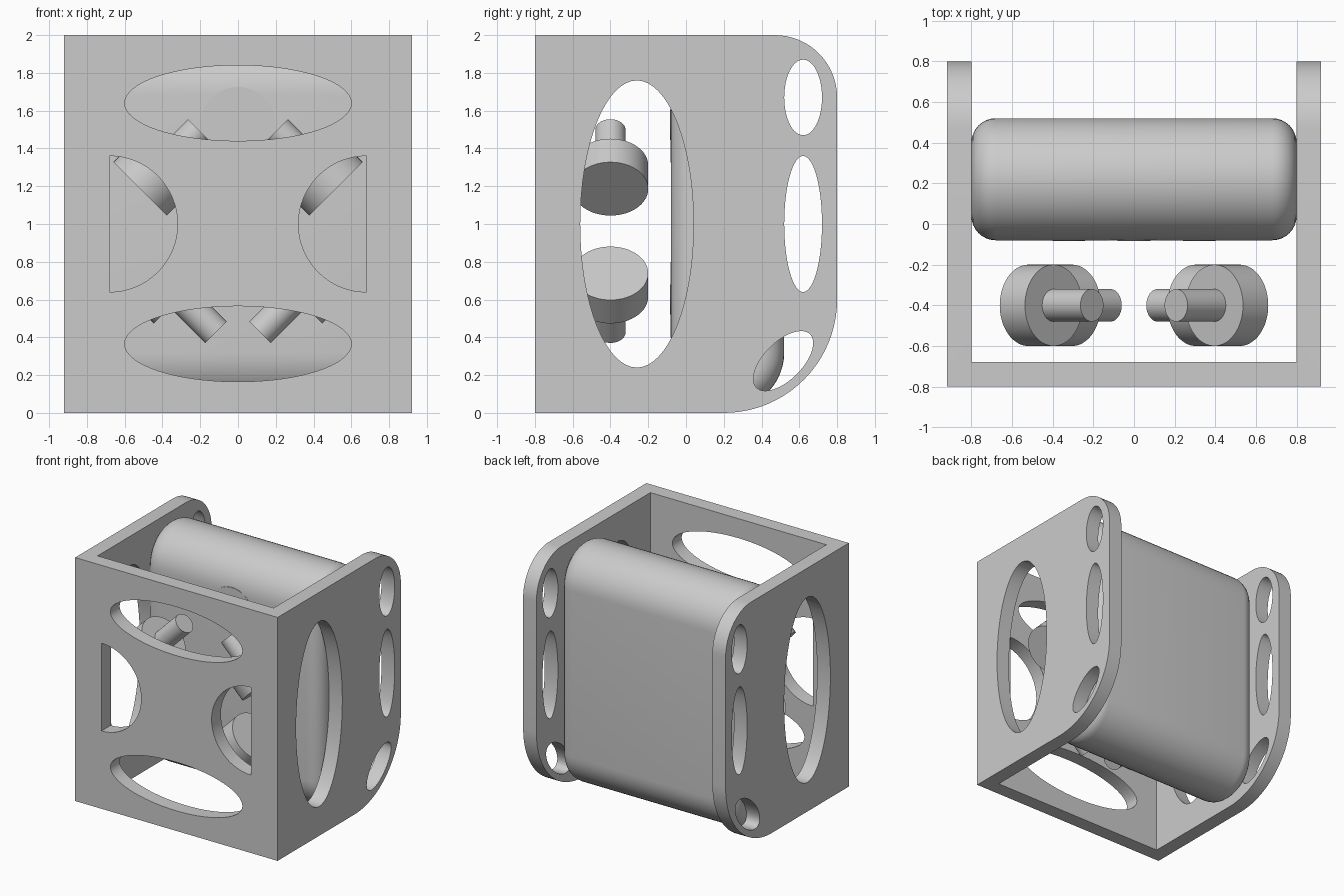
import bpy, bmesh, math
from mathutils import Vector

if "Cube" in bpy.data.objects:
    bpy.data.objects.remove(bpy.data.objects["Cube"], do_unlink=True)

grey = bpy.data.materials.new("plain_grey")
grey.use_nodes = True
GREY = (0.6, 0.6, 0.6, 1)
grey.diffuse_color = GREY
grey.node_tree.nodes["Principled BSDF"].inputs["Base Color"].default_value = GREY


def arc(c, rx, ry, start, end, n, tilt=0):
    """Points along an elliptical arc, angles in degrees."""
    pts = []
    for i in range(n + 1):
        a = math.radians(start + (end - start) * i / n)
        u, v = rx * math.cos(a), ry * math.sin(a)
        t = math.radians(tilt)
        pts.append((c[0] + u * math.cos(t) - v * math.sin(t),
                    c[1] + u * math.sin(t) + v * math.cos(t)))
    return pts


def ellipse(c, rx, ry, tilt=0):
    return arc(c, rx, ry, 0, 360, 64, tilt)[:-1]


def prism(name, pts, axis, lo, hi):
    """Extrude a flat outline along x (outline in y, z) or y (outline in x, z)."""
    place = (lambda p, d: (d, p[0], p[1])) if axis == "x" else (lambda p, d: (p[0], d, p[1]))
    bm = bmesh.new()
    ends = [[bm.verts.new(place(p, d)) for p in pts] for d in (lo, hi)]
    for ring in ends:
        bm.faces.new(ring)
    n = len(pts)
    for i in range(n):
        j = (i + 1) % n
        bm.faces.new((ends[0][i], ends[0][j], ends[1][j], ends[1][i]))
    bmesh.ops.recalc_face_normals(bm, faces=bm.faces)
    mesh = bpy.data.meshes.new(name)
    bm.to_mesh(mesh)
    bm.free()
    ob = bpy.data.objects.new(name, mesh)
    bpy.context.collection.objects.link(ob)
    mesh.materials.append(grey)
    return ob


def activate(ob):
    bpy.ops.object.select_all(action="DESELECT")
    ob.select_set(True)
    bpy.context.view_layer.objects.active = ob


def smooth(ob, degrees=30):
    activate(ob)
    bpy.ops.object.shade_smooth_by_angle(angle=math.radians(degrees))


def cut(ob, cutter):
    activate(ob)
    mod = ob.modifiers.new("cut", "BOOLEAN")
    mod.operation, mod.solver, mod.object = "DIFFERENCE", "EXACT", cutter
    bpy.ops.object.modifier_apply(modifier=mod.name)
    bpy.data.objects.remove(cutter, do_unlink=True)


# Bracket: rounded side profile, hollowed into a U shape
outline = ([(-0.8, 2), (-0.8, 0)]
           + arc((0.2, 0.6), 0.6, 0.6, -90, 0, 20)
           + arc((0.47, 1.67), 0.33, 0.33, 0, 90, 16))
bracket = prism("bracket", outline, "x", -0.92, 0.92)
inner = [(-0.68, -0.1), (1, -0.1), (1, 2.1), (-0.68, 2.1)]
cut(bracket, prism("cavity", inner, "x", -0.8, 0.8))

# Openings through both side plates
for c, ry, rz, tilt in (((-0.26, 1), 0.3, 0.76, 0),
                        ((0.62, 1.67), 0.1, 0.2, 0),
                        ((0.62, 1), 0.1, 0.36, 0),
                        ((0.515, 0.275), 0.2, 0.1, 45)):
    cut(bracket, prism("side_cutter", ellipse(c, ry, rz, tilt), "x", -1, 1))

# Openings in the front plate
for z in (0.365, 1.64):
    cut(bracket, prism("front_cutter", ellipse((0, z), 0.6, 0.2), "y", -0.9, -0.6))
for s in (-1, 1):
    half = arc((s * 0.68, 1), -s * 0.36, 0.36, -90, 90, 32)
    cut(bracket, prism("half_round_cutter", half, "y", -0.9, -0.6))
smooth(bracket)

# Body block: long rounded section with softened ends
section = (arc((0.22, 1.68), 0.3, 0.3, 0, 180, 24)
           + arc((0.22, 0.32), 0.3, 0.3, 180, 360, 24))
block = prism("body_block", section, "x", -0.8, 0.8)
activate(block)
bevel = block.modifiers.new("round_ends", "BEVEL")
bevel.width, bevel.segments = 0.12, 8
bevel.limit_method, bevel.angle_limit = "ANGLE", math.radians(60)
bpy.ops.object.modifier_apply(modifier=bevel.name)
smooth(block)

# Flush round inserts in the front of the block
for c in ((0, 1.525), (-0.32, 0.6), (0.32, 0.6)):
    smooth(prism("insert_disc", ellipse(c, 0.2, 0.2), "y", -0.082, 0.02))
    smooth(prism("insert_pin", ellipse(c, 0.08, 0.08), "y", -0.084, 0.02))


def rod(name, start, end, radius):
    start, end = Vector(start), Vector(end)
    d = end - start
    bpy.ops.mesh.primitive_cylinder_add(vertices=64, radius=radius, depth=d.length,
                                        location=(start + end) / 2,
                                        rotation=d.to_track_quat("Z", "Y").to_euler())
    ob = bpy.context.object
    ob.name = name
    ob.data.materials.append(grey)
    smooth(ob)


# Four angled drums with shafts pointing inward
for s, side in ((-1, "right"), (1, "left")):
    for level, x, z, up in (("upper", 0.395, 1.31, 1), ("lower", 0.305, 0.615, -1)):
        def along(t):
            return (s * (x - t), -0.4, z + up * t)
        rod(f"{level}_{side}_drum", along(-0.124), along(0), 0.2)
        rod(f"{level}_{side}_shaft", along(-0.02), along(0.188), 0.08)
